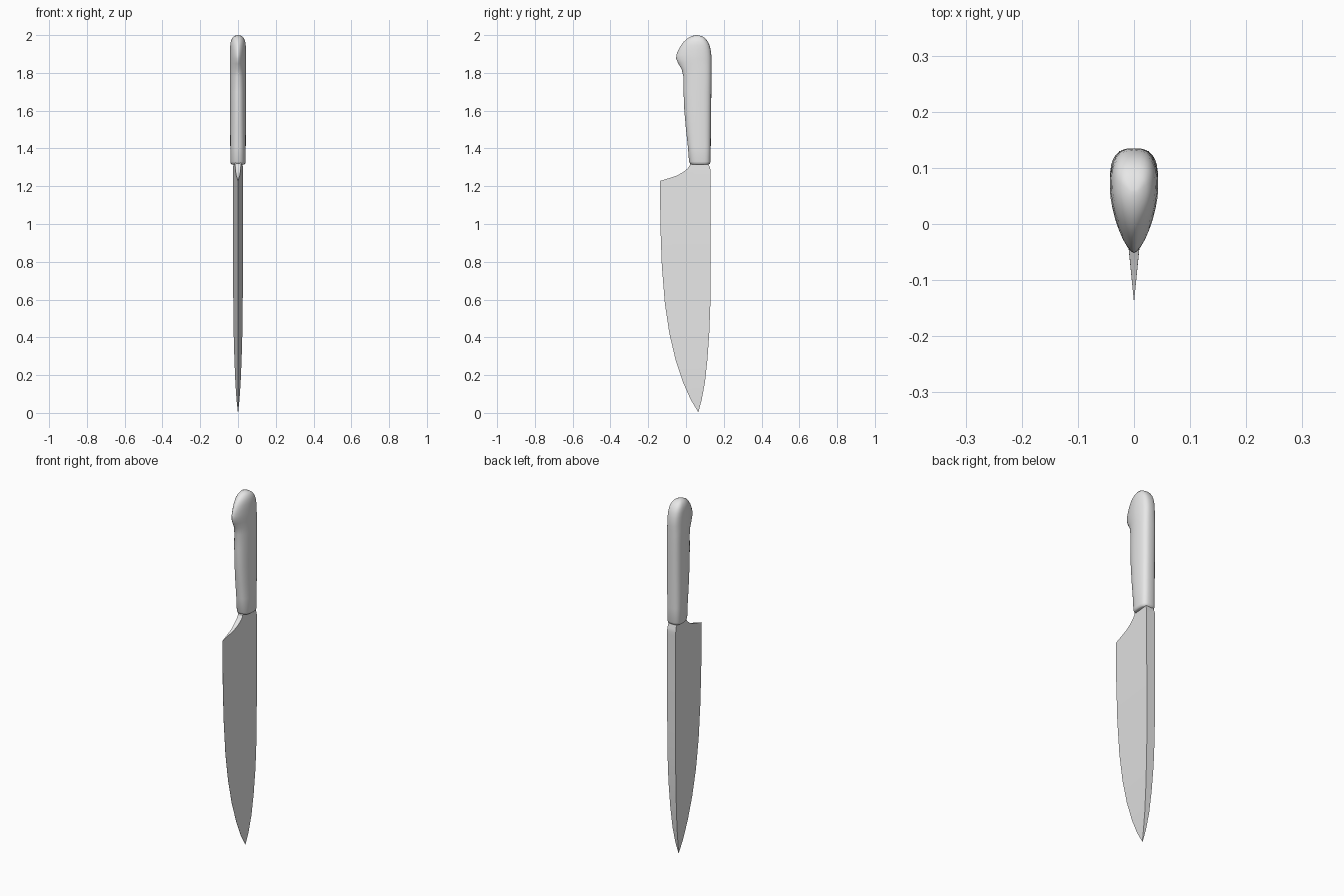
import bpy, bmesh, math

cube = bpy.data.objects.get("Cube")
if cube:
    bpy.data.objects.remove(cube, do_unlink=True)

grey = bpy.data.materials.new("plain grey")
grey.use_nodes = True
grey.diffuse_color = (0.8, 0.8, 0.8, 1)
grey.node_tree.nodes["Principled BSDF"].inputs["Base Color"].default_value = (0.8, 0.8, 0.8, 1)


def loft(name, rings, smooth_angle):
    """Skin a stack of equal-sized rings and cap both ends."""
    bm = bmesh.new()
    loops = [[bm.verts.new(p) for p in ring] for ring in rings]
    n = len(loops[0])
    for a, b in zip(loops, loops[1:]):
        for i in range(n):
            j = (i + 1) % n
            bm.faces.new((a[i], a[j], b[j], b[i]))
    bm.faces.new(loops[0][::-1])
    bm.faces.new(loops[-1])
    bmesh.ops.remove_doubles(bm, verts=bm.verts, dist=0.00005)
    bmesh.ops.recalc_face_normals(bm, faces=bm.faces)
    mesh = bpy.data.meshes.new(name)
    bm.to_mesh(mesh)
    bm.free()
    obj = bpy.data.objects.new(name, mesh)
    bpy.context.collection.objects.link(obj)
    mesh.materials.append(grey)
    bpy.ops.object.select_all(action="DESELECT")
    obj.select_set(True)
    bpy.context.view_layer.objects.active = obj
    bpy.ops.object.shade_smooth_by_angle(angle=math.radians(smooth_angle))
    return obj


# Blade: wedge section from cutting edge to flat spine; (z, edge y, spine y, spine half width)
EDGE, SPINE = -0.137, 0.13
blade_rows = [
    (0.005, 0.064, 0.066, 0.001), (0.07, 0.025, 0.083, 0.008), (0.16, -0.015, 0.1, 0.014),
    (0.28, -0.055, 0.113, 0.019), (0.42, -0.088, 0.123, 0.023), (0.58, -0.112, 0.129, 0.025),
    (0.78, -0.128, SPINE, 0.026), (1.0, -0.136, SPINE, 0.027), (1.228, EDGE, SPINE, 0.027),
    (1.255, -0.05, SPINE, 0.027), (1.275, -0.015, SPINE, 0.027), (1.295, 0.01, 0.128, 0.026),
    (1.31, 0.02, 0.122, 0.025), (1.335, 0.024, 0.12, 0.025),
]
rings = []
for z, front, back, half in blade_rows:
    thin = half * (front - EDGE) / (SPINE - EDGE) if z > 1.23 else 0.0003
    rings.append([(-thin, front, z), (thin, front, z), (half, back, z), (-half, back, z)])
loft("blade", rings, 20)

# Handle: egg-shaped sections; (z, front y, back y, half width, front roundness)
handle_rows = [
    (1.315, 0.03, 0.12, 0.033, 2.4), (1.318, 0.022, 0.126, 0.038, 2.4),
    (1.33, 0.016, 0.13, 0.041, 2.4), (1.41, 0.01, 0.131, 0.041, 2.4),
    (1.5, 0.0, 0.132, 0.042, 2.3), (1.6, -0.009, 0.133, 0.042, 2.2),
    (1.7, -0.013, 0.134, 0.043, 2.1), (1.78, -0.014, 0.135, 0.043, 2.0),
    (1.82, -0.023, 0.135, 0.043, 1.8), (1.85, -0.041, 0.135, 0.043, 1.6),
    (1.875, -0.052, 0.135, 0.043, 1.5), (1.895, -0.051, 0.134, 0.043, 1.5),
    (1.92, -0.041, 0.131, 0.042, 1.6), (1.945, -0.027, 0.125, 0.041, 1.7),
    (1.965, -0.012, 0.116, 0.038, 1.8), (1.982, 0.007, 0.103, 0.032, 1.9),
    (1.994, 0.028, 0.085, 0.022, 2.0), (2.0, 0.05, 0.062, 0.007, 2.0),
]
SIDES = 32
rings = []
for z, front, back, half, roundness in handle_rows:
    mid = front + (back - front) * 0.6
    ring = []
    for k in range(SIDES):
        a = 2 * math.pi * k / SIDES
        c, s = math.cos(a), math.sin(a)
        power = 2 / (2.8 if s > 0 else roundness)
        reach = back - mid if s > 0 else mid - front
        x = half * math.copysign(abs(c) ** power, c)
        y = mid + reach * math.copysign(abs(s) ** power, s)
        ring.append((x, y, z))
    rings.append(ring)
loft("handle", rings, 60)
